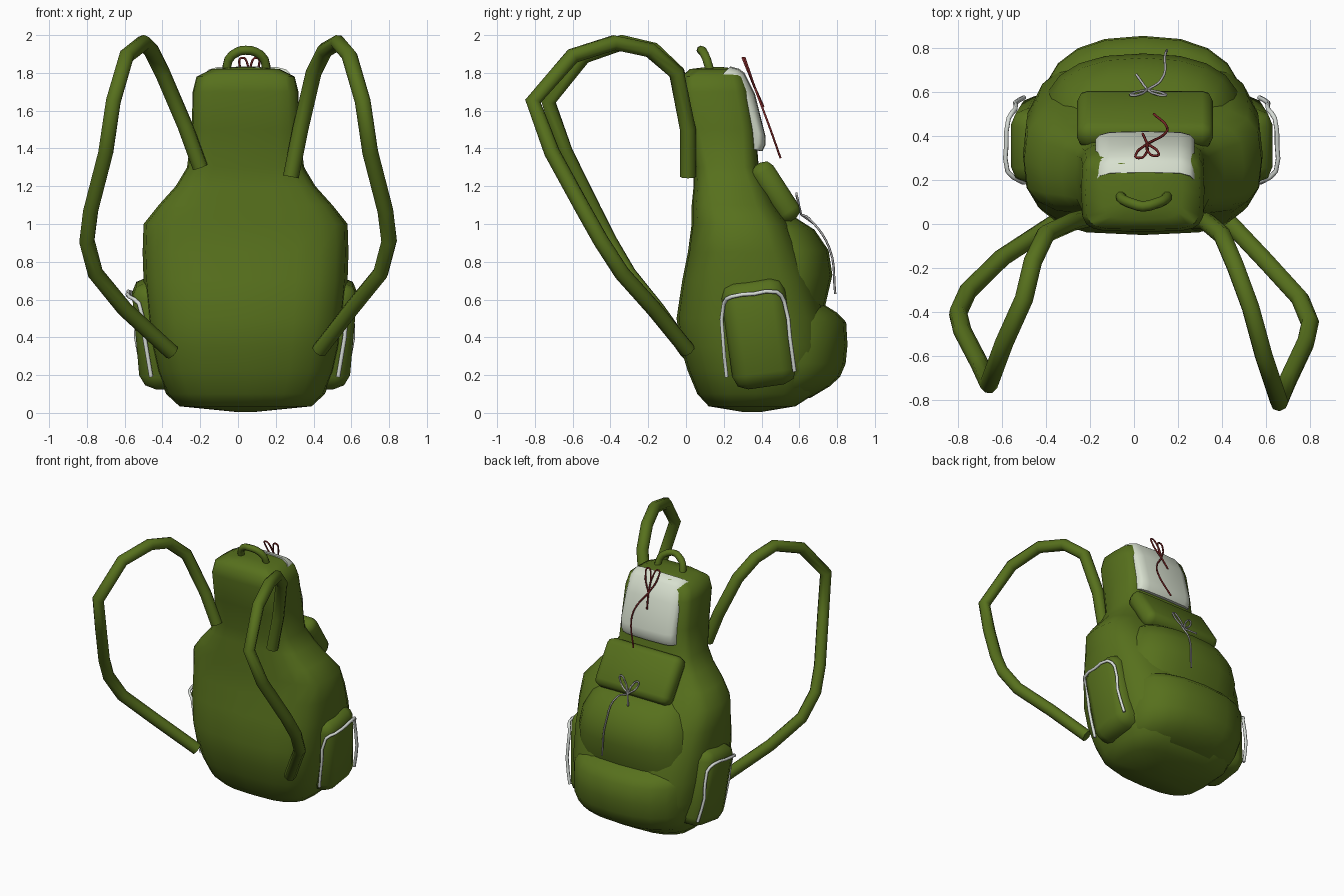
import bpy, bmesh, math
from mathutils import Matrix, Vector


def material(name, rgb):
    m = bpy.data.materials.new(name)
    m.diffuse_color = (*rgb, 1)
    return m


GREEN = material("olive green", (0.095, 0.163, 0.012))
WHITE = material("off white", (0.68, 0.74, 0.62))
TRIM = material("pale trim", (0.68, 0.72, 0.68))
RED = material("dark red", (0.20, 0.02, 0.02))
GREY = material("grey cord", (0.42, 0.42, 0.42))
CX = 0.04  # middle of the bag


def finish(name, bm, mat, angle=50):
    bmesh.ops.recalc_face_normals(bm, faces=bm.faces)
    me = bpy.data.meshes.new(name)
    bm.to_mesh(me)
    bm.free()
    me.shade_smooth()
    me.set_sharp_from_angle(angle=math.radians(angle))
    me.materials.append(mat)
    ob = bpy.data.objects.new(name, me)
    bpy.context.collection.objects.link(ob)
    return ob


def loft(name, rings, mat, sides=20):
    """Stack superellipse rings: (z, half width, y front, y back, squareness)."""
    bm = bmesh.new()
    loops = []
    for z, hw, y0, y1, p in rings:
        loop = []
        for i in range(sides):
            a = 2 * math.pi * i / sides
            c, s = math.cos(a), math.sin(a)
            x = math.copysign(abs(c) ** (2 / p), c) * hw
            y = math.copysign(abs(s) ** (2 / p), s) * (y1 - y0) / 2
            loop.append(bm.verts.new((CX + x, (y0 + y1) / 2 + y, z)))
        loops.append(loop)
    for a, b in zip(loops, loops[1:]):
        for i in range(sides):
            j = (i + 1) % sides
            bm.faces.new((a[i], a[j], b[j], b[i]))
    bm.faces.new(loops[0])
    bm.faces.new(loops[-1])
    return finish(name, bm, mat)


def rounded_box(name, centre, size, tilt, bevel, mat, lean=0.0):
    """Bevelled box; lean pulls the lower verts sideways."""
    bm = bmesh.new()
    bmesh.ops.create_cube(bm, size=1)
    bmesh.ops.scale(bm, vec=size, verts=bm.verts)
    bmesh.ops.bevel(bm, geom=bm.edges[:], offset=bevel, segments=2, profile=0.5, affect='EDGES')
    for v in bm.verts:
        v.co.x += lean * max(0.0, -v.co.z / size[2] * 2)
    bm.transform(Matrix.Translation(centre) @ Matrix.Rotation(math.radians(tilt), 4, 'X'))
    return finish(name, bm, mat)


def cord(name, paths, radius, mat, res=2, bevel_res=2):
    cu = bpy.data.curves.new(name, 'CURVE')
    cu.dimensions = '3D'
    cu.bevel_depth = radius
    cu.bevel_resolution = bevel_res
    cu.resolution_u = res
    cu.use_fill_caps = True
    for pts in paths:
        sp = cu.splines.new('BEZIER')
        sp.bezier_points.add(len(pts) - 1)
        for bp, co in zip(sp.bezier_points, pts):
            bp.co = co
            bp.handle_left_type = bp.handle_right_type = 'AUTO'
    cu.materials.append(mat)
    ob = bpy.data.objects.new(name, cu)
    bpy.context.collection.objects.link(ob)
    return ob


# main bag with narrow neck
loft("bag_body", [
    (0.005, 0.05, 0.30, 0.40, 2.5), (0.035, 0.35, 0.12, 0.58, 3), (0.10, 0.42, 0.06, 0.68, 3.2),
    (0.22, 0.47, 0.01, 0.74, 3.3), (0.35, 0.50, -0.03, 0.76, 3.3), (0.50, 0.52, -0.05, 0.745, 3.3),
    (0.70, 0.54, -0.02, 0.68, 3.3), (0.85, 0.545, 0.01, 0.62, 3.3), (1.00, 0.54, 0.03, 0.55, 3.3),
    (1.10, 0.46, 0.03, 0.48, 3.5), (1.20, 0.37, 0.04, 0.43, 3.8), (1.30, 0.31, 0.04, 0.385, 4),
    (1.50, 0.285, 0.00, 0.37, 5), (1.70, 0.28, -0.035, 0.335, 5), (1.78, 0.26, -0.025, 0.31, 5),
    (1.82, 0.18, 0.02, 0.28, 4), (1.83, 0.05, 0.10, 0.20, 3)], GREEN)

# bulging upper and lower pockets, blending out into the back of the bag
loft("upper_pocket", [
    (0.50, 0.45, 0.25, 0.72, 2.4), (0.58, 0.45, 0.25, 0.74, 2.4), (0.73, 0.45, 0.22, 0.775, 2.4),
    (0.86, 0.43, 0.20, 0.755, 2.4), (0.97, 0.38, 0.18, 0.68, 2.6), (1.04, 0.31, 0.18, 0.57, 3)], GREEN)
loft("lower_pocket", [
    (0.08, 0.36, 0.25, 0.66, 2.4), (0.14, 0.42, 0.20, 0.76, 2.4), (0.19, 0.44, 0.18, 0.815, 2.4),
    (0.26, 0.46, 0.16, 0.845, 2.4), (0.36, 0.46, 0.16, 0.855, 2.4), (0.48, 0.46, 0.16, 0.848, 2.4),
    (0.53, 0.45, 0.18, 0.80, 2.4), (0.58, 0.42, 0.20, 0.72, 2.4)], GREEN)
rounded_box("pocket_flap", (0.05, 0.475, 1.17), (0.62, 0.13, 0.35), 33, 0.05, GREEN)

# white top flap: side profile swept across, sinking at both edges
profile = [(0.235, 1.834), (0.28, 1.822), (0.31, 1.80), (0.365, 1.69), (0.42, 1.47), (0.422, 1.42),
           (0.405, 1.385), (0.33, 1.395), (0.22, 1.72)]
bm = bmesh.new()
rows = []
for x, drop in ((-0.175, 0.045), (-0.155, 0.02), (-0.11, 0.005), (0.05, 0), (0.21, 0.005), (0.255, 0.02), (0.275, 0.045)):
    rows.append([bm.verts.new((x, y - drop * 0.8, z - drop * (0.8 if z > 1.6 else -0.2))) for y, z in profile])
for a, b in zip(rows, rows[1:]):
    for i in range(len(profile)):
        j = (i + 1) % len(profile)
        bm.faces.new((a[i], a[j], b[j], b[i]))
bm.faces.new(rows[0])
bm.faces.new(rows[-1])
finish("top_flap", bm, WHITE)

# side pockets with trim
trim = [(0.53, 0.215, 0.19), (0.565, 0.195, 0.40), (0.595, 0.20, 0.58), (0.645, 0.24, 0.615),
        (0.65, 0.36, 0.63), (0.64, 0.48, 0.64), (0.61, 0.52, 0.59), (0.61, 0.55, 0.40), (0.57, 0.575, 0.22)]
for side, s in (("left", -1), ("right", 1)):
    rounded_box(side + "_side_pocket", (0.035 + s * 0.48, 0.385, 0.42), (0.23, 0.34, 0.57), 8, 0.075, GREEN, -0.05 * s)
    cord(side + "_pocket_trim", [[(0.035 + s * (x - 0.035), y, z) for x, y, z in trim]], 0.011, TRIM, 2, 1)

# shoulder straps
strap = [(0.28, 0.01, 1.25), (0.33, 0.01, 1.50), (0.40, -0.05, 1.80), (0.46, -0.19, 1.92),
         (0.53, -0.38, 1.96), (0.59, -0.60, 1.89), (0.66, -0.81, 1.65), (0.70, -0.71, 1.38),
         (0.78, -0.54, 1.07), (0.80, -0.45, 0.91), (0.755, -0.34, 0.74), (0.60, -0.17, 0.55),
         (0.43, 0.01, 0.33)]
cord("right_strap", [strap], 0.042, GREEN, 1)
mirrored = [(-x, y * 0.9, z) for x, y, z in strap]
mirrored[0] = (-0.20, 0.03, 1.30)
mirrored[1] = (-0.28, 0.01, 1.52)
mirrored[4] = (-0.50, -0.34, 1.96)
mirrored[-1] = (-0.35, 0.01, 0.32)
cord("left_strap", [mirrored], 0.042, GREEN, 1)

# carrying handle
cord("top_handle", [[(-0.06, 0.13, 1.80), (-0.05, 0.11, 1.87), (0.0, 0.09, 1.912), (0.04, 0.08, 1.92),
                     (0.09, 0.09, 1.912), (0.14, 0.11, 1.87), (0.15, 0.13, 1.80)]], 0.024, GREEN)


# tied bows
def bow(name, knot, tips, tails, mat, radius):
    k = Vector(knot)
    paths = []
    for tip in tips:
        t = Vector(tip)
        mid, side = (k + t * 2) / 3, Vector((0.022, 0, 0))
        paths.append([k, mid - side, t, mid + side, k])
    paths += [[k] + tail for tail in tails]
    cord(name, paths, radius, mat, 5, 1)


bow("red_bow", (0.06, 0.365, 1.72), [(0.02, 0.30, 1.88), (0.10, 0.31, 1.88)],
    [[(0.14, 0.41, 1.60), (0.15, 0.44, 1.52), (0.09, 0.50, 1.35)], [(0.04, 0.41, 1.62)]], RED, 0.006)
bow("grey_bow", (0.06, 0.61, 1.05), [(-0.01, 0.585, 1.15), (0.14, 0.585, 1.16)],
    [[(0.12, 0.65, 1.03), (0.14, 0.76, 0.87), (0.15, 0.79, 0.63)], [(0.01, 0.68, 1.00)]], GREY, 0.006)
